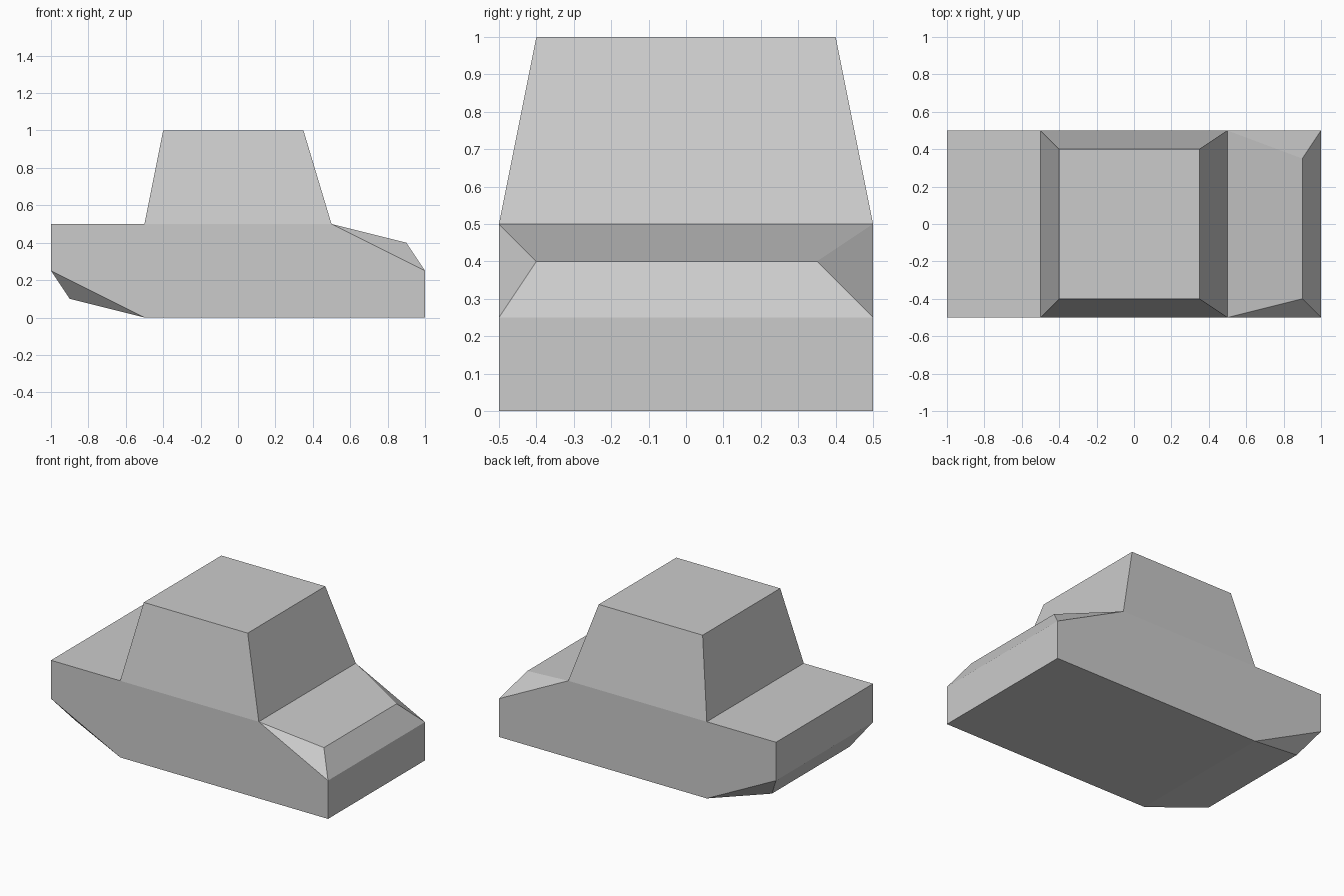
import bpy
import bmesh
from mathutils import Vector

cube = bpy.data.objects.get("Cube")
if cube:
    bpy.data.objects.remove(cube, do_unlink=True)

GREY = (0.6, 0.6, 0.6, 1.0)
paint = bpy.data.materials.new("light grey")
paint.use_nodes = True
paint.diffuse_color = GREY
paint.node_tree.nodes["Principled BSDF"].inputs["Base Color"].default_value = GREY


def crossbar(x, z, right=-0.5, left=0.5):
    """Two corner points on either side of the car."""
    return [(x, right, z), (x, left, z)]


def convex(points):
    """Flat-faced solid stretched around the points."""
    bm = bmesh.new()
    for p in points:
        bm.verts.new(p)
    bmesh.ops.convex_hull(bm, input=bm.verts[:])
    bmesh.ops.dissolve_limit(bm, angle_limit=0.002, verts=bm.verts[:], edges=bm.edges[:])
    bmesh.ops.recalc_face_normals(bm, faces=bm.faces[:])
    return bm


def finish(bm, name):
    mesh = bpy.data.meshes.new(name)
    bm.to_mesh(mesh)
    bm.free()
    mesh.materials.append(paint)
    obj = bpy.data.objects.new(name, mesh)
    bpy.context.collection.objects.link(obj)
    return obj


# Lower body: flat boot, faceted bonnet and undercut tail
body = convex(
    crossbar(-1, 0.5) + crossbar(-1, 0.25)          # tail end
    + crossbar(-0.9, 0.1, -0.4, 0.4)                # tail undercut
    + crossbar(-0.5, 0) + crossbar(1, 0)            # floor
    + crossbar(1, 0.25)                             # nose end
    + crossbar(0.9, 0.4, -0.4, 0.35)                # bonnet lip
    + crossbar(0.5, 0.5)                            # windscreen base
)

# Open the deck where the cabin stands
deck = max(body.faces, key=lambda f: f.calc_center_median().z)
bmesh.ops.bisect_plane(body, geom=[deck] + deck.edges[:] + deck.verts[:],
                       plane_co=(-0.5, 0, 0), plane_no=(1, 0, 0))
covered = [f for f in body.faces
           if f.normal.z > 0.999 and f.calc_center_median().x > -0.5
           and f.calc_center_median().z > 0.49]
bmesh.ops.delete(body, geom=covered, context="FACES_ONLY")
finish(body, "lower_body")

# Cabin: tapered block, open underneath
cabin = convex(
    crossbar(-0.5, 0.5) + crossbar(0.5, 0.5)
    + crossbar(-0.4, 1, -0.4, 0.4) + crossbar(0.35, 1, -0.4, 0.4)
)
underside = [f for f in cabin.faces if f.normal.dot(Vector((0, 0, -1))) > 0.99]
bmesh.ops.delete(cabin, geom=underside, context="FACES_ONLY")
finish(cabin, "cabin")
